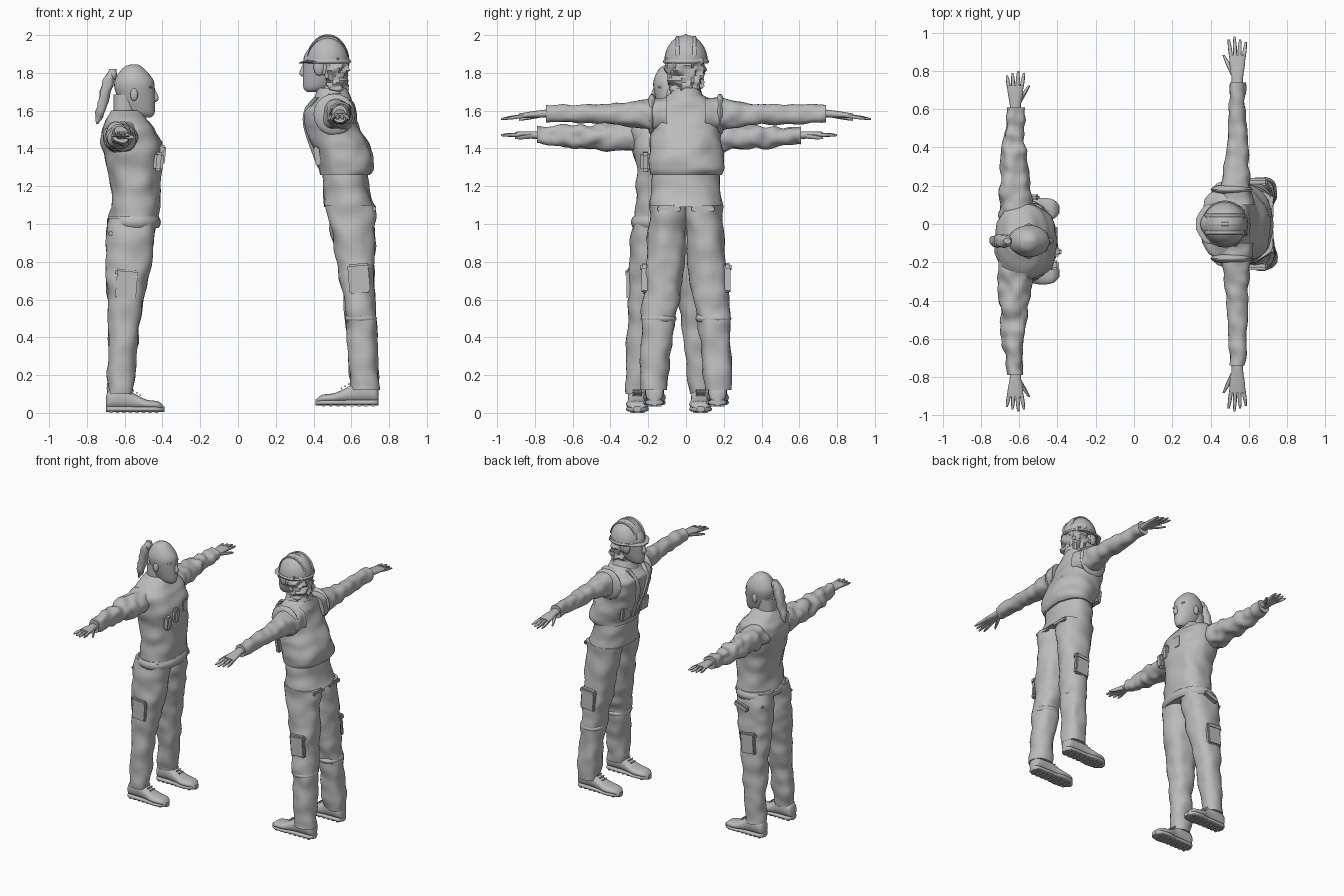
import bpy, bmesh, math
from mathutils import Matrix, Vector, noise

if "Cube" in bpy.data.objects:
    bpy.data.objects.remove(bpy.data.objects["Cube"])

grey = bpy.data.materials.new("plain grey")
grey.use_nodes = True
grey.diffuse_color = (.5, .5, .5, 1)
grey.node_tree.nodes["Principled BSDF"].inputs["Base Color"].default_value = grey.diffuse_color


def span(z, back, front, half, y=0):
    """Level cross-section reaching from back to front, half its width to each side."""
    return (z, (back + front) / 2, (front - back) / 2, y, half)


def smooth_path(sections, steps):
    """Catmull-Rom interpolation through the cross-sections."""
    result = []
    last = len(sections) - 1
    for i in range(last):
        before, start, end, after = (sections[min(max(i + k, 0), last)] for k in (-1, 0, 1, 2))
        for step in range(steps):
            t = step / steps
            result.append([b + t * ((c - a) + t * (2 * a - 5 * b + 4 * c - d + t * (3 * b - a - 3 * c + d))) / 2
                           for a, b, c, d in zip(before, start, end, after)])
    return result + [sections[last]]


def rounded(value, power):
    return math.copysign(abs(value) ** (2 / power), value)


class Figure:
    """Parts are modelled facing +x around the origin, then set in place."""

    def __init__(self, name, place):
        self.name, self.place = name, place

    def finish(self, part, bm):
        bmesh.ops.recalc_face_normals(bm, faces=bm.faces)
        bm.transform(self.place)
        mesh = bpy.data.meshes.new(part)
        bm.to_mesh(mesh)
        bm.free()
        mesh.materials.append(grey)
        ob = bpy.data.objects.new(f"{self.name}_{part}", mesh)
        bpy.context.collection.objects.link(ob)
        bpy.ops.object.select_all(action="DESELECT")
        ob.select_set(True)
        bpy.context.view_layer.objects.active = ob
        bpy.ops.object.shade_smooth_by_angle(angle=math.radians(40))

    def loft(self, part, sections, axis="z", sides=28, steps=6, power=2.3, folds=0, scale=12):
        """Section: place on the axis, then centre and half size on each other axis."""
        along = "xyz".index(axis)
        u, v = [k for k in range(3) if k != along]
        bm = bmesh.new()
        rings = []
        for place, u_mid, u_half, v_mid, v_half in smooth_path(sections, steps):
            ring = []
            for k in range(sides):
                angle = math.tau * k / sides
                du, dv = rounded(math.cos(angle), power), rounded(math.sin(angle), power)
                point = Vector((0, 0, 0))
                point[along], point[u], point[v] = place, u_mid + u_half * du, v_mid + v_half * dv
                bump = folds * noise.noise(point * scale)
                point[u] += du * bump
                point[v] += dv * bump
                ring.append(bm.verts.new(point))
            rings.append(ring)
        for low, high in zip(rings, rings[1:]):
            for k in range(sides):
                bm.faces.new((low[k - 1], low[k], high[k], high[k - 1]))
        bm.faces.new(rings[0])
        bm.faces.new(rings[-1])
        self.finish(part, bm)

    def box(self, part, loc, size, tilt=0):
        bm = bmesh.new()
        bmesh.ops.create_cube(bm, size=1)
        bmesh.ops.scale(bm, vec=size, verts=bm.verts)
        bmesh.ops.bevel(bm, geom=bm.edges[:], offset=min(size) / 4, segments=2, affect="EDGES")
        bm.transform(Matrix.Translation(loc) @ Matrix.Rotation(tilt, 4, "Y"))
        self.finish(part, bm)

    def ball(self, part, loc, size):
        bm = bmesh.new()
        bmesh.ops.create_uvsphere(bm, u_segments=16, v_segments=10, radius=1)
        bmesh.ops.scale(bm, vec=size, verts=bm.verts)
        bm.transform(Matrix.Translation(loc))
        self.finish(part, bm)

    def hand(self, label, side, x, wrist, z, reach, drop):
        def section(t, wide, thick, forward=0.0, lower=0.0):
            return (side * (wrist + reach * t), x + forward, wide, z - drop * t - lower, thick)

        self.loft(f"palm_{label}", [section(-.1, .03, .02), section(.1, .03, .02),
                                    section(.4, .04, .016), section(.6, .04, .012)], axis="y")
        for k, name in enumerate(("little", "ring", "middle", "index")):
            spread = (k - 1.5) * .02
            tip = 1 - abs(k - 2) * .06
            self.loft(f"{name}_finger_{label}", [section(tip * t, thick, thick, spread * (t + .5), t * t * .01)
                                                 for t, thick in ((.5, .01), (.8, .01), (1, .005))],
                      axis="y", sides=10)
        self.loft(f"thumb_{label}", [section(t, thick, thick, t * .12, t * .035)
                                     for t, thick in ((.15, .015), (.4, .012), (.6, .006))], axis="y", sides=10)

    def shoe(self, label, y, heel, length, ground):
        def section(t, half, low, high):
            return (heel + length * t, y, half, ground + (low + high) / 2, (high - low) / 2)

        outline = ((0, .02, .08), (.06, .045, .12), (.3, .05, .14), (.5, .05, .1),
                   (.7, .06, .07), (.9, .05, .06), (1, .02, .03))
        self.loft(f"shoe_{label}", [section(t, half, .02, top) for t, half, top in outline], axis="x")
        self.loft(f"sole_{label}", [section(t, half, .005, .035) for t, half, top in outline], axis="x", power=3)
        for k in range(8):
            self.box(f"tread_{label}", (heel + length * (k + .8) / 9, y, ground + .006), (.02, .08, .012))
        for k in range(4):
            self.box(f"lace_{label}", (heel + length * (k + 7) / 17, y, ground + .13 - k * .012), (.008, .05, .01), .6)

    def limbs(self, leg, arm, heel, foot, ground, reach, drop, sleeve_folds):
        """Trouser legs, shoes, sleeves and hands on both sides."""
        cuff, x, _, z, _ = arm[-1]
        for side, label in ((1, "left"), (-1, "right")):
            self.loft(f"trouser_{label}", [(z_leg, x_leg, deep, side * y, wide) for z_leg, x_leg, deep, y, wide in leg],
                      folds=.014, steps=16)
            self.loft(f"sleeve_{label}", [(side * y, *rest) for y, *rest in arm], axis="y",
                      folds=sleeve_folds, steps=18, scale=16)
            self.shoe(label, side * .167, heel, foot, ground)
            self.hand(label, side, x, cuff, z, reach, drop)

    def head(self, x, chin):
        """Neck, skull and facial features; x is the middle of the neck."""
        self.loft("neck", [span(chin + rise, x - .06, x + .06, .06) for rise in (-.05, .05, .12)])
        self.loft("skull", [span(chin, x + .09, x + .14, .02), span(chin + .03, x, x + .16, .05),
                            span(chin + .14, x - .05, x + .16, .08), span(chin + .2, x - .05, x + .15, .08),
                            span(chin + .26, x - .01, x + .1, .05), span(chin + .28, x + .03, x + .07, .01)], power=2)
        self.loft("nose", [span(chin + rise, x + .13, x + tip, half) for rise, tip, half in
                           ((.08, .165, .012), (.1, .18, .016), (.15, .16, .008))], sides=12)
        self.ball("lips", (x + .15, 0, chin + .06), (.012, .024, .01))
        self.ball("chin", (x + .135, 0, chin + .02), (.02, .026, .02))
        for side, label in ((1, "left"), (-1, "right")):
            self.ball(f"brow_{label}", (x + .135, side * .033, chin + .16), (.014, .026, .008))
            self.ball(f"eye_{label}", (x + .137, side * .033, chin + .14), (.01, .016, .009))
            self.ball(f"ear_{label}", (x + .05, side * .08, chin + .12), (.02, .012, .033))

    def cargo_pockets(self, x, y, z, tilt):
        for side, label in ((1, "left"), (-1, "right")):
            self.box(f"cargo_pocket_{label}", (x, side * y, z), (.11, .03, .15), tilt)
            self.box(f"cargo_flap_{label}", (x, side * y, z + .06), (.12, .04, .04), tilt)


# Woman: sweater, trousers and ponytail
woman = Figure("woman", Matrix.Translation((-.6, -.09, 0)))
woman.limbs(leg=[(1.03, .04, .13, .09, .1), (.8, .02, .12, .11, .1), (.5, 0, .085, .14, .08), (.1, -.025, .065, .17, .06)],
            arm=[(.1, -.01, .09, 1.46, .08), (.2, -.02, .085, 1.46, .08), (.5, -.03, .06, 1.46, .06),
                 (.7, -.02, .04, 1.47, .04)],
            heel=-.1, foot=.31, ground=0, reach=.19, drop=-.01, sleeve_folds=.022)
woman.loft("sweater", [span(z=1, back=-.08, front=.18, half=.19), span(z=1.2, back=-.07, front=.19, half=.17),
                       span(z=1.4, back=-.12, front=.2, half=.19), span(z=1.5, back=-.12, front=.16, half=.2),
                       span(z=1.55, back=-.1, front=.12, half=.16), span(z=1.6, back=-.07, front=.09, half=.07)],
           folds=.016, steps=10)
woman.loft("sweater_hem", [span(z, back=-.08 - grow, front=.18 + grow, half=.19 + grow)
                           for z, grow in ((.98, 0), (1, .01), (1.02, .01), (1.04, 0))])
woman.loft("collar", [span(z=1.56, back=-.08, front=.1, half=.09), span(z=1.6, back=-.06, front=.09, half=.065)])
woman.head(x=0, chin=1.565)
woman.loft("ponytail", [span(z=1.53, back=-.15, front=-.14, half=.01), span(z=1.6, back=-.15, front=-.1, half=.025),
                        span(z=1.75, back=-.12, front=-.06, half=.035), span(z=1.82, back=-.08, front=-.04, half=.01)],
           folds=.012, scale=25)
woman.ball("hair_tie", (-.06, 0, 1.79), (.02, .03, .03))
woman.cargo_pockets(x=.01, y=.21, z=.68, tilt=.08)
for side in (1, -1):
    woman.box("hip_pocket", (-.06, side * .15, .95), (.05, .05, .02))
woman.box("radio", (.19, -.055, 1.36), (.05, .05, .1), .1)
woman.box("radio_top", (.2, -.055, 1.4), (.04, .035, .035))
woman.box("pouch", (.18, -.125, 1.33), (.05, .05, .1), .1)
woman.box("badge", (.195, .05, 1.4), (.008, .05, .08))
woman.box("belt_tool", (.05, .23, .95), (.11, .03, .04), -.35)

# Man: vest over shirt, work trousers
man = Figure("man", Matrix.Translation((.55, 0, 0)) @ Matrix.Rotation(math.pi, 4, "Z"))
man.limbs(leg=[(1.1, -.045, .13, .09, .1), (.7, -.08, .09, .12, .1), (.5, -.1, .08, .145, .09), (.12, -.12, .077, .175, .07)],
          arm=[(.1, .02, .1, 1.58, .09), (.2, .02, .08, 1.58, .08), (.4, .01, .055, 1.58, .055), (.74, .01, .04, 1.585, .045)],
          heel=-.195, foot=.335, ground=.035, reach=.24, drop=.02, sleeve_folds=.012)
man.loft("shirt", [span(z=1.09, back=-.18, front=.1, half=.19), span(z=1.2, back=-.14, front=.1, half=.18),
                   span(z=1.3, back=-.14, front=.1, half=.18)], folds=.014)
man.loft("vest", [span(z=1.26, back=-.15, front=.11, half=.19), span(z=1.3, back=-.17, front=.12, half=.2),
                  span(z=1.4, back=-.15, front=.16, half=.19), span(z=1.5, back=-.1, front=.19, half=.19),
                  span(z=1.6, back=-.06, front=.2, half=.19), span(z=1.64, back=-.05, front=.16, half=.16),
                  span(z=1.69, back=-.03, front=.12, half=.08)], folds=.016, steps=10)
man.loft("shirt_collar", [span(z=1.65, back=-.05, front=.15, half=.1), span(z=1.72, back=-.03, front=.13, half=.075)])
man.head(x=.045, chin=1.7)
man.loft("hair", [span(z=1.69, back=-.01, front=.06, half=.06), span(z=1.74, back=-.03, front=.09, half=.09),
                  span(z=1.88, back=-.03, front=.12, half=.1)], folds=.035, scale=35, steps=12)
man.cargo_pockets(x=-.09, y=.22, z=.71, tilt=.08)
for side, label in ((1, "left"), (-1, "right")):
    man.ball(f"sideburn_{label}", (.12, side * .08, 1.83), (.03, .018, .045))
    man.ball(f"armhole_edge_{label}", (.04, side * .18, 1.58), (.11, .03, .11))
    man.box(f"back_pocket_flap_{label}", (-.17, side * .09, 1.08), (.02, .12, .025))
    man.box(f"vest_pocket_{label}", (.13, side * .1, 1.36), (.03, .1, .1), .15)
    man.loft(f"knee_seam_{label}", [(z, -.1, .08 + grow, side * .145, .09 + grow)
                                    for z, grow in ((.48, -.005), (.5, .005), (.52, -.005))])
    man.loft(f"vest_lapel_{label}", [span(z, front - .03, front, .016, side * y) for z, front, y in
                                     ((1.3, .13, .01), (1.5, .2, .035), (1.6, .2, .06), (1.67, .15, .08))], sides=12)

# Hard hat: domed shell, rim, peak and ridges
brim, middle = 1.86, .075
man.loft("hat_shell", [span(brim + .14 * math.sin(a), middle - .115 * math.cos(a), middle + .115 * math.cos(a),
                            .115 * math.cos(a)) for a in [k * .19 for k in range(9)]], power=2, steps=2)
man.loft("hat_rim", [span(brim + rise, middle - r, middle + r, r) for rise, r in
                     ((-.01, .117), (0, .123), (.01, .117))], power=2)
man.loft("hat_peak", [(.1, 0, .11, brim, .008), (.18, 0, .095, brim, .008), (.225, 0, .03, brim - .008, .004)], axis="x")
for y, top in ((-.045, .128), (0, .137), (.045, .128)):
    man.loft("hat_ridge", [(middle - .11 * math.cos(a), y, .01, brim + top * math.sin(a), .008)
                           for a in [k * math.pi / 12 for k in range(1, 12)]], axis="x", sides=10, steps=2)
